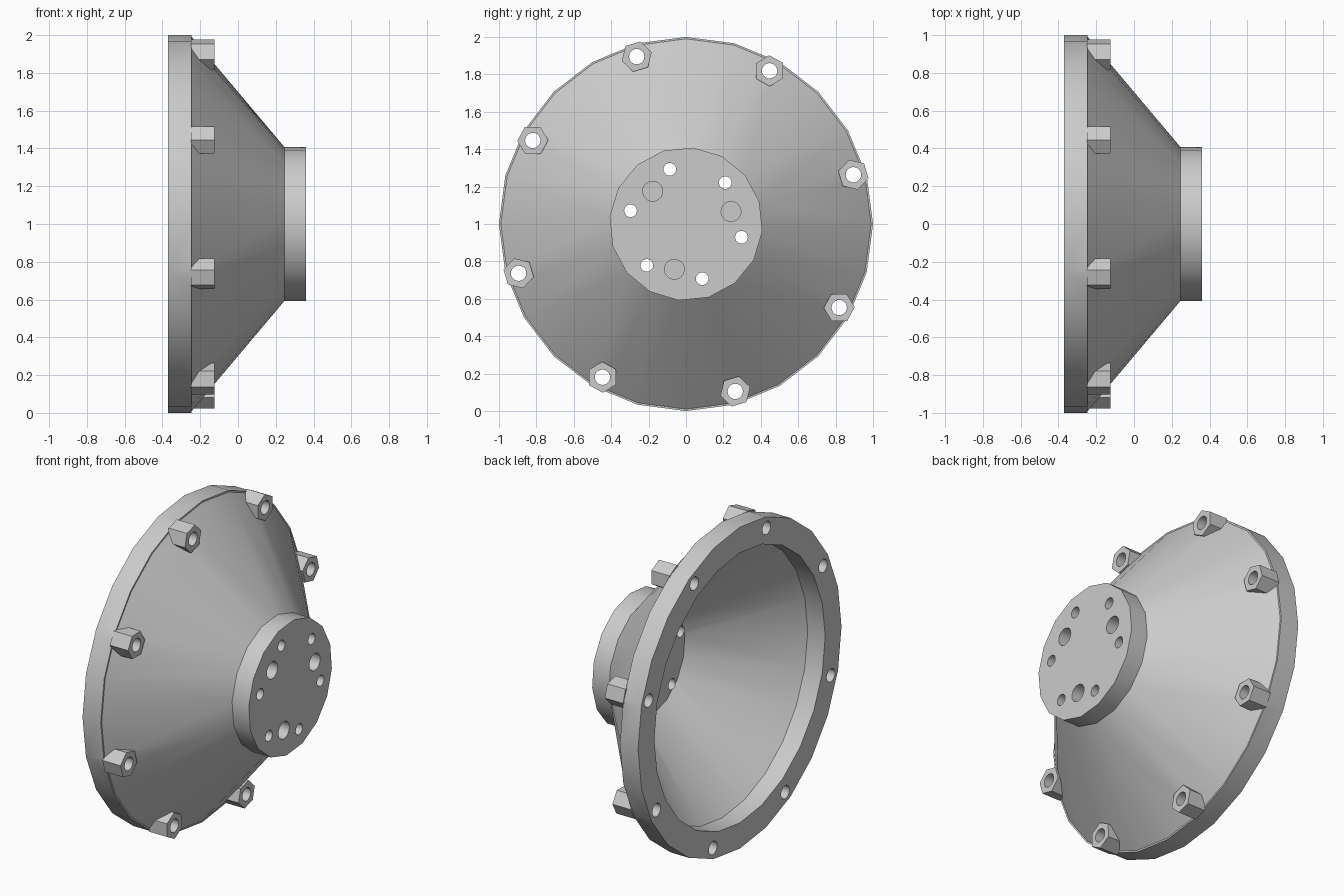
import bpy, bmesh
from math import sin, cos, radians, inf

if "Cube" in bpy.data.objects:
    bpy.data.objects.remove(bpy.data.objects["Cube"], do_unlink=True)

metal = bpy.data.materials.new("grey_metal")
metal.use_nodes = True
GREY = (0.6, 0.6, 0.6, 1)
metal.diffuse_color = GREY
metal.node_tree.nodes["Principled BSDF"].inputs["Base Color"].default_value = GREY


def stitch(bm, a, off_a, b, off_b):
    """Join two rings of vertices, which may differ in side count."""
    na, nb, i, j = len(a), len(b), 0, 0
    while i < na or j < nb:
        ta = off_a + (i + 1) * 360 / na if i < na else inf
        tb = off_b + (j + 1) * 360 / nb if j < nb else inf
        p, q = a[i % na], b[j % nb]
        if abs(ta - tb) < 1e-6:
            bm.faces.new((p, a[(i + 1) % na], b[(j + 1) % nb], q))
            i, j = i + 1, j + 1
        elif ta < tb:
            bm.faces.new((p, a[(i + 1) % na], q))
            i += 1
        else:
            bm.faces.new((p, b[(j + 1) % nb], q))
            j += 1


def turned(bm, rings, y=0, z=0):
    """Capped solid along x from rings of (x, radius, sides, start angle)."""
    previous = None
    for x, r, n, off in rings:
        angles = [radians(off + k * 360 / n) for k in range(n)]
        ring = [bm.verts.new((x, y + r * cos(t), z + 1 + r * sin(t))) for t in angles]
        if previous:
            stitch(bm, previous[0], previous[1], ring, off)
        else:
            bm.faces.new(ring)
        previous = (ring, off)
    bm.faces.new(previous[0])


def rod(bm, x0, x1, r, sides, dist, angle, turn=0):
    """Prism along x, placed at a polar position around the main axis."""
    t = radians(angle)
    turned(bm, [(x0, r, sides, turn), (x1, r, sides, turn)], dist * cos(t), dist * sin(t))


def finish(name, bm):
    bmesh.ops.recalc_face_normals(bm, faces=bm.faces)
    mesh = bpy.data.meshes.new(name)
    bm.to_mesh(mesh)
    bm.free()
    mesh.materials.append(metal)
    ob = bpy.data.objects.new(name, mesh)
    bpy.context.collection.objects.link(ob)
    return ob


# Flanged cone: hub disc, outer cone, rim, then back through the hollow inside
RIM, HUB = (24, 0), (16, 17)
bm = bmesh.new()
turned(bm, [(0.36, 0.41, *HUB), (0.245, 0.41, *HUB),
            (-0.245, 0.99, *RIM), (-0.245, 1.0, *RIM), (-0.37, 1.0, *RIM),
            (-0.37, 0.84, *RIM), (-0.25, 0.84, *RIM), (0.245, 0.34, *HUB)])
body = finish("flanged_cone", bm)

# Hexagonal bolt bosses round the rim
boss_angles = [16.4 + 45 * k for k in range(8)]
bm = bmesh.new()
for a in boss_angles:
    rod(bm, -0.25, -0.125, 0.083, 6, 0.933, a, a + 30)
bosses = finish("bolt_bosses", bm)

# Bolt holes through the rim, through the hub, and blind holes in the hub
bm = bmesh.new()
for a in boss_angles:
    rod(bm, -0.5, 0, 0.041, 20, 0.933, a)
for k in range(6):
    rod(bm, 0, 0.5, 0.034, 20, 0.305, 46.5 + 60 * k)
for k in range(3):
    rod(bm, 0.28, 0.5, 0.053, 24, 0.25, 15.5 + 120 * k)
holes = finish("hole_cutters", bm)

bpy.context.view_layer.objects.active = body
for tool, operation in ((bosses, "UNION"), (holes, "DIFFERENCE")):
    mod = body.modifiers.new(tool.name, "BOOLEAN")
    mod.operation, mod.object, mod.solver = operation, tool, "EXACT"
    bpy.ops.object.modifier_apply(modifier=mod.name)
    bpy.data.objects.remove(tool, do_unlink=True)

bpy.ops.object.select_all(action="DESELECT")
body.select_set(True)
bpy.ops.object.shade_smooth_by_angle(angle=radians(30))
